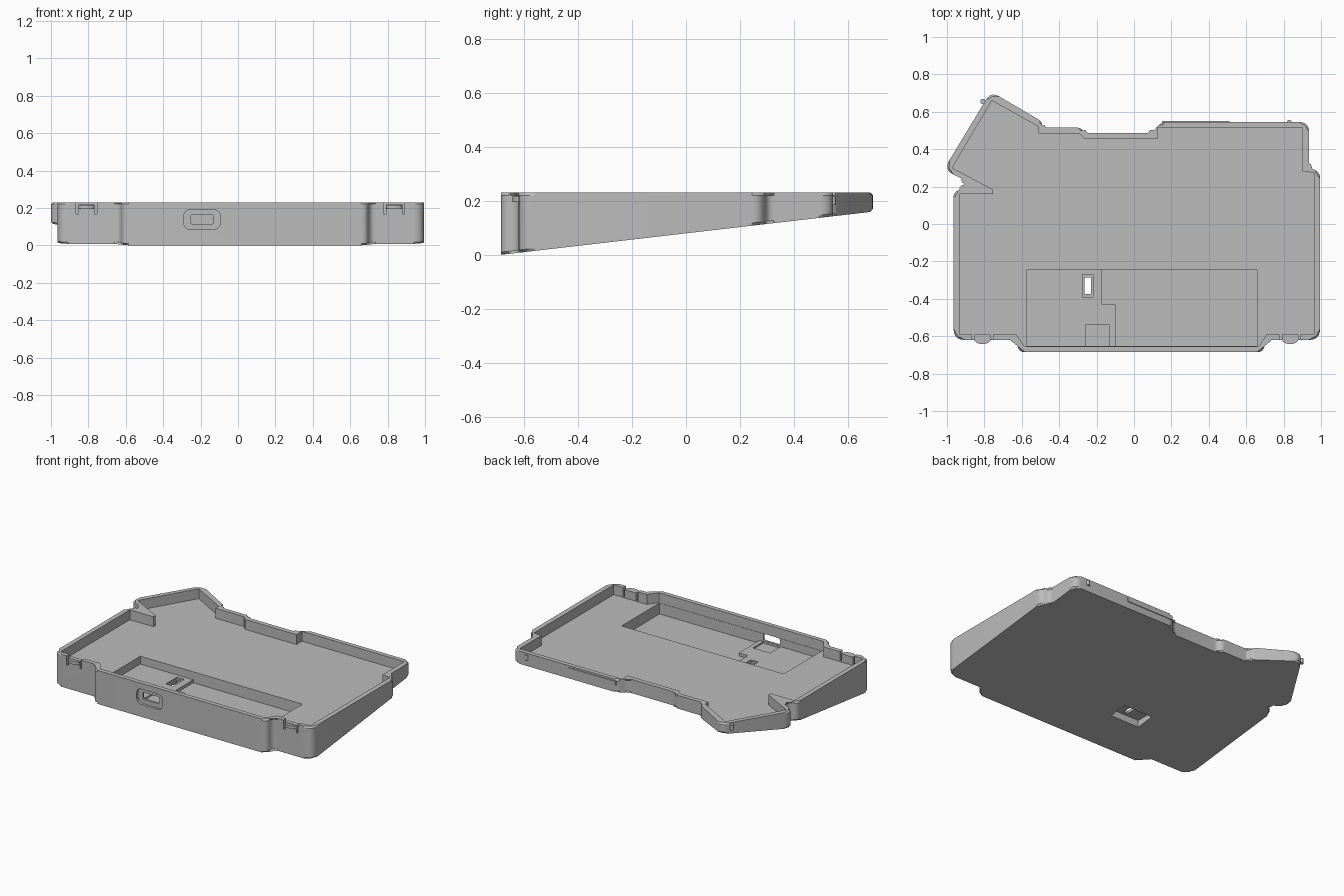
import bpy, bmesh, math
from mathutils import Vector

RIM, FLOOR = 0.23, 0.162

if "Cube" in bpy.data.objects:
    bpy.data.objects.remove(bpy.data.objects["Cube"])

grey = bpy.data.materials.new("plain grey")
grey.use_nodes = True
grey.diffuse_color = (0.5, 0.5, 0.5, 1)
grey.node_tree.nodes["Principled BSDF"].inputs["Base Color"].default_value = (0.5, 0.5, 0.5, 1)


def under(y):
    """Height of the sloping underside."""
    return 0.116 * (y + 0.685)


def rounded(points, steps=5):
    """Round each (x, y, radius) corner of a closed outline."""
    out = []
    for i, (x, y, r) in enumerate(points):
        c = Vector((x, y))
        if not r:
            out.append(c)
            continue
        a = Vector(points[i - 1][:2]) - c
        b = Vector(points[(i + 1) % len(points)][:2]) - c
        p = c + a.normalized() * min(r, a.length * 0.45)
        q = c + b.normalized() * min(r, b.length * 0.45)
        for k in range(steps + 1):
            t = k / steps
            out.append(p * (1 - t) ** 2 + c * 2 * t * (1 - t) + q * t * t)
    return out


def prism(name, outline, low, high, chamfer=0):
    """Extrude an outline between low(y) and a flat top."""
    bm = bmesh.new()
    bottom = [bm.verts.new((p.x, p.y, low(p.y))) for p in outline]
    top = [bm.verts.new((p.x, p.y, high)) for p in outline]
    bm.faces.new(bottom[::-1])
    bm.faces.new(top)
    n = len(outline)
    for i in range(n):
        j = (i + 1) % n
        bm.faces.new((bottom[i], bottom[j], top[j], top[i]))
    if chamfer:
        ends = set(bottom), set(top)
        edges = [e for e in bm.edges if any(set(e.verts) <= s for s in ends)]
        bmesh.ops.bevel(bm, geom=edges, offset=chamfer, segments=1,
                        profile=0.5, affect='EDGES')
    bmesh.ops.recalc_face_normals(bm, faces=bm.faces)
    mesh = bpy.data.meshes.new(name)
    bm.to_mesh(mesh)
    bm.free()
    mesh.materials.append(grey)
    ob = bpy.data.objects.new(name, mesh)
    bpy.context.collection.objects.link(ob)
    return ob


def flat(z):
    return lambda y: z


def box(name, x0, x1, y0, y1, z0, z1):
    corners = [Vector(c) for c in ((x0, y0), (x1, y0), (x1, y1), (x0, y1))]
    return prism(name, corners, flat(z0), z1)


def cut(body, cutter):
    """Subtract the cutter from the body and discard it."""
    cutter.hide_render = True
    mod = body.modifiers.new("cut", 'BOOLEAN')
    mod.operation, mod.solver, mod.object = 'DIFFERENCE', 'EXACT', cutter
    bpy.context.view_layer.objects.active = body
    bpy.ops.object.modifier_apply(modifier=mod.name)
    bpy.data.objects.remove(cutter)


# Outer shell with a sloping underside
shell = [(-0.615, -0.685, .03), (0.69, -0.685, .03), (0.705, -0.62, .03),
         (0.995, -0.62, .06), (0.995, 0.275, .03), (0.935, 0.305, .02),
         (0.935, 0.545, .05), (0.145, 0.545, .03), (0.095, 0.487, .03),
         (-0.26, 0.487, .02), (-0.285, 0.515, .02), (-0.487, 0.515, .015),
         (-0.495, 0.55, .02), (-0.765, 0.708, .05), (-1.018, 0.29, .06),
         (-0.905, 0.235, .02), (-0.915, 0.19, .02), (-0.965, 0.17, .03),
         (-0.965, -0.62, .06), (-0.63, -0.62, .03)]
case = prism("case", rounded(shell), under, RIM, chamfer=0.01)

# Main tray
tray = [(-0.585, -0.655), (0.665, -0.655), (0.71, -0.59), (0.962, -0.59),
        (0.962, 0.275), (0.902, 0.28), (0.902, 0.515), (0.125, 0.515),
        (0.125, 0.455), (-0.265, 0.455), (-0.295, 0.485), (-0.51, 0.485),
        (-0.51, 0.52), (-0.76, 0.66), (-0.972, 0.3), (-0.755, 0.185),
        (-0.755, 0.16), (-0.933, 0.16), (-0.933, -0.59), (-0.63, -0.59)]
cut(case, prism("tray_cutter", [Vector(p) for p in tray], flat(FLOOR), 0.4))

# Sunken bay: shallow on one side, with a stepped edge to the deep side
well = [(-0.572, -0.653), (-0.10, -0.653), (-0.10, -0.43), (-0.17, -0.43),
        (-0.17, -0.242), (-0.572, -0.242)]
deep = [(-0.10, -0.653), (0.658, -0.653), (0.658, -0.242), (-0.17, -0.242),
        (-0.17, -0.43), (-0.10, -0.43)]
cut(case, prism("shallow_cutter", [Vector(p) for p in well], flat(0.108), 0.3))
cut(case, prism("deep_cutter", [Vector(p) for p in deep], flat(0.087), 0.3))
cut(case, box("port_pocket", -0.26, -0.13, -0.652, -0.54, 0.098, 0.2))

# Button opening through the floor, with a wider recess underneath
cut(case, box("button_seat", -0.275, -0.22, -0.39, -0.27, 0.098, 0.2))
cut(case, box("button_hole", -0.265, -0.23, -0.375, -0.285, -0.1, 0.2))
cut(case, box("button_recess", -0.37, -0.15, -0.40, -0.27, -0.1, 0.08))


def port(name, x0, x1, z0, z1, r, y0, y1):
    """Rounded cutter running through the front wall."""
    face = rounded([(x0, -z1, r), (x1, -z1, r), (x1, -z0, r), (x0, -z0, r)])
    ob = prism(name, face, flat(y0), y1)
    for v in ob.data.vertices:
        v.co = (v.co.x, v.co.z, -v.co.y)
    return ob


# Front connector port with a rounded outer recess
cut(case, port("port_recess", -0.29, -0.095, 0.085, 0.19, .04, -0.8, -0.668))
cut(case, port("port_slot", -0.255, -0.13, 0.115, 0.162, .01, -0.8, -0.6))

# Spring clips on the front wall
for side, cx in (("right", -0.81), ("left", 0.835)):
    for s in (-1, 1):
        x = cx + s * 0.05
        cut(case, box("clip_slot", x - .006, x + .006, -0.66, -0.57, 0.168, 0.3))
    cut(case, box("clip_relief", cx - .047, cx + .047, -0.66, -0.57, 0.219, 0.3))
    bump = [Vector((cx + 0.043 * math.cos(a), -0.618 + 0.024 * math.sin(a)))
            for a in (math.tau * k / 24 for k in range(24))]
    prism(side + "_clip_bump", bump, flat(0.196), 0.216)

# Small catches on the back wall and the tongue
for name, cx, cy in (("back_catch", 0.83, 0.542), ("tongue_catch", -0.808, 0.655)):
    dot = [Vector((cx + 0.014 * math.cos(a), cy + 0.014 * math.sin(a)))
           for a in (math.tau * k / 16 for k in range(16))]
    prism(name, dot, flat(0.185), 0.218)
box("back_ridge", 0.15, 0.51, 0.54, 0.55, 0.19, 0.218)

# Smooth the rounded corners, keep the hard edges
bpy.ops.object.select_all(action='DESELECT')
case.select_set(True)
bpy.context.view_layer.objects.active = case
bpy.ops.object.shade_smooth_by_angle(angle=math.radians(25))
